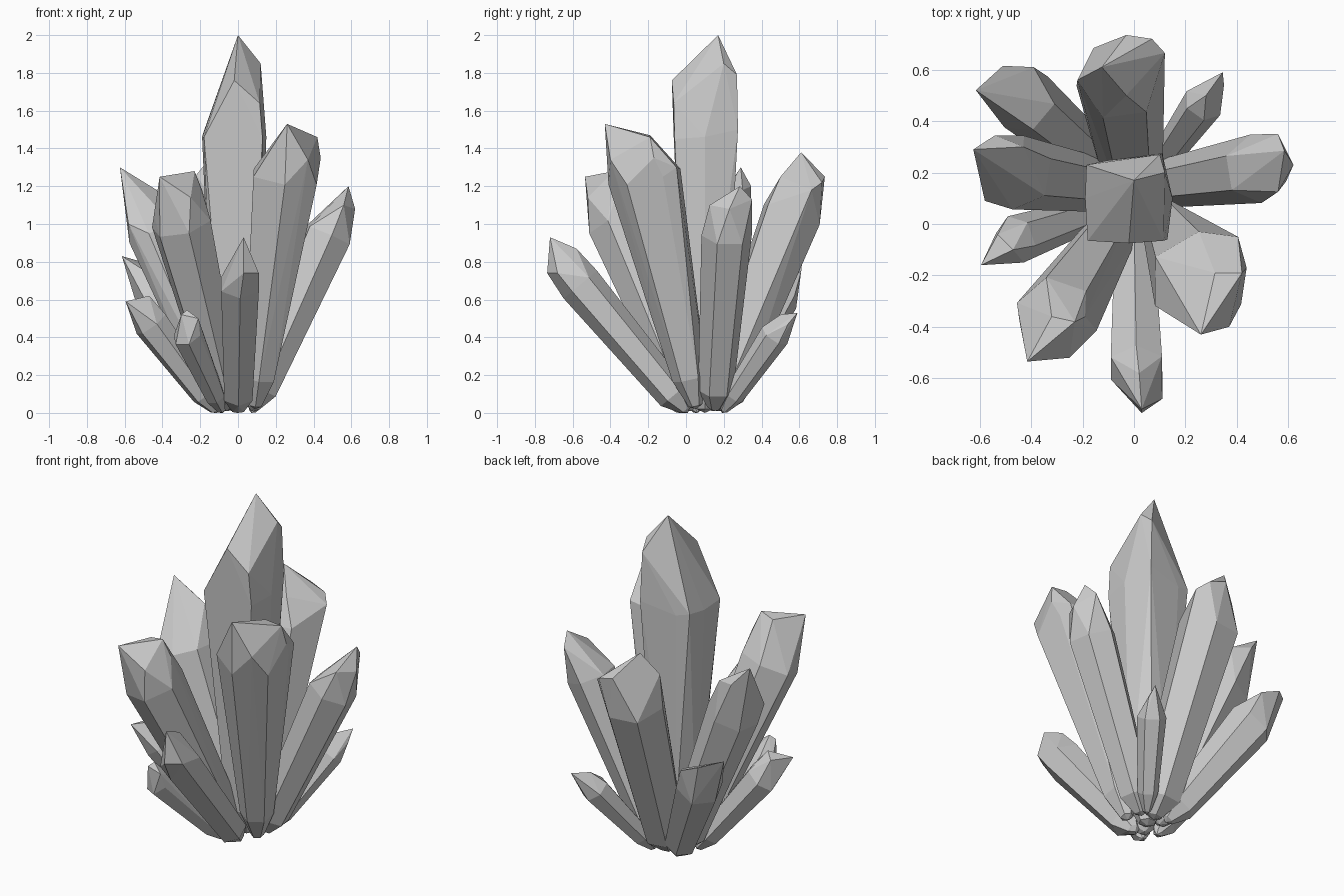
import bpy, bmesh, math
from mathutils import Vector


def crystal(name, base, shoulder, radius, tips, foot=0.7, roll=0.0, low=0.12):
    """Six-sided tapered crystal: pointed foot, shoulder ring and faceted tip."""
    base, shoulder = Vector(base), Vector(shoulder)
    axis = shoulder - base
    q = axis.to_track_quat('Z', 'Y')
    pts = [base] + [Vector(t) for t in tips]
    rings = ((base + axis.normalized() * 0.02, radius * foot * 0.4),
             (base + axis.normalized() * low, radius * foot),
             (shoulder, radius))
    for centre, r in rings:
        for i in range(6):
            a = math.radians(roll + 60 * i)
            pts.append(centre + q @ Vector((r * math.cos(a), r * math.sin(a), 0)))
    bm = bmesh.new()
    for p in pts:
        bm.verts.new((p.x, p.y, max(p.z, 0.0)))
    bmesh.ops.convex_hull(bm, input=bm.verts[:])
    loose = [v for v in bm.verts if not v.link_faces]
    bmesh.ops.delete(bm, geom=loose, context='VERTS')
    bmesh.ops.dissolve_limit(bm, angle_limit=math.radians(2),
                             verts=bm.verts[:], edges=bm.edges[:])
    bmesh.ops.recalc_face_normals(bm, faces=bm.faces[:])
    me = bpy.data.meshes.new(name)
    bm.to_mesh(me)
    bm.free()
    ob = bpy.data.objects.new(name, me)
    bpy.context.collection.objects.link(ob)
    return ob


# Tall central crystal
crystal("main_crystal", (-0.01, 0.1, 0), (-0.02, 0.1, 1.46), 0.17,
        [(0, 0.17, 2.0), (-0.02, -0.075, 1.76), (0.115, -0.065, 1.64),
         (0.12, 0.2, 1.85), (0.1, 0.27, 1.79), (-0.18, -0.065, 1.46),
         (-0.185, 0.23, 1.48), (0.13, -0.06, 1.45), (0.11, 0.275, 1.5)],
        foot=0.72, roll=30, low=0.17)

# Large crystals around it
crystal("front_right_crystal", (0.09, 0.055, 0.02), (0.25, -0.22, 1.25), 0.195,
        [(0.26, -0.43, 1.53), (0.315, -0.19, 1.47), (0.42, -0.19, 1.46),
         (0.37, -0.4, 1.34), (0.405, -0.05, 1.3), (0.438, -0.17, 1.35)],
        foot=0.47, low=0.17)
crystal("front_left_crystal", (-0.05, 0.03, 0.01), (-0.3, -0.36, 1.0), 0.165,
        [(-0.415, -0.535, 1.25), (-0.32, -0.36, 1.26), (-0.23, -0.38, 1.28),
         (-0.25, -0.52, 1.14), (-0.445, -0.38, 1.05), (-0.19, -0.36, 1.18)],
        roll=15, foot=0.6)
crystal("right_crystal", (0.07, 0.15, 0.01), (0.475, 0.215, 0.94), 0.135,
        [(0.585, 0.285, 1.2), (0.62, 0.23, 1.08), (0.56, 0.125, 1.1),
         (0.56, 0.35, 1.13)])
crystal("back_crystal", (0, 0.16, 0.01), (-0.055, 0.56, 1.05), 0.17,
        [(-0.125, 0.61, 1.38), (-0.22, 0.56, 1.26), (-0.03, 0.735, 1.25),
         (0.07, 0.72, 1.22), (0.12, 0.665, 1.18), (-0.03, 0.5, 1.25)])
crystal("left_crystal", (-0.06, 0.14, 0.01), (-0.45, 0.2, 0.95), 0.145,
        [(-0.625, 0.29, 1.3), (-0.54, 0.345, 1.2), (-0.43, 0.3, 1.18),
         (-0.58, 0.09, 1.0)])

# Small outer crystals
crystal("back_left_crystal", (-0.07, 0.18, 0.01), (-0.42, 0.475, 0.62), 0.13,
        [(-0.615, 0.52, 0.83), (-0.51, 0.615, 0.8), (-0.39, 0.61, 0.75)])
crystal("left_small_crystal", (-0.11, 0.06, 0), (-0.46, -0.06, 0.47), 0.095,
        [(-0.595, -0.16, 0.59), (-0.53, -0.04, 0.6), (-0.47, -0.1, 0.62)])
crystal("front_crystal", (0, 0.01, 0), (0.01, -0.56, 0.68), 0.115,
        [(0.03, -0.72, 0.93), (0.02, -0.58, 0.87), (0.03, -0.735, 0.74),
         (0.11, -0.68, 0.74)], foot=0.75, roll=30)
crystal("back_right_small_crystal", (0.07, 0.19, 0), (0.27, 0.47, 0.41), 0.08,
        [(0.345, 0.59, 0.53), (0.28, 0.5, 0.52), (0.35, 0.54, 0.47)])
crystal("front_left_small_crystal", (-0.08, -0.02, 0), (-0.27, -0.36, 0.41), 0.08,
        [(-0.3, -0.42, 0.52), (-0.27, -0.4, 0.545), (-0.21, -0.43, 0.5)])
